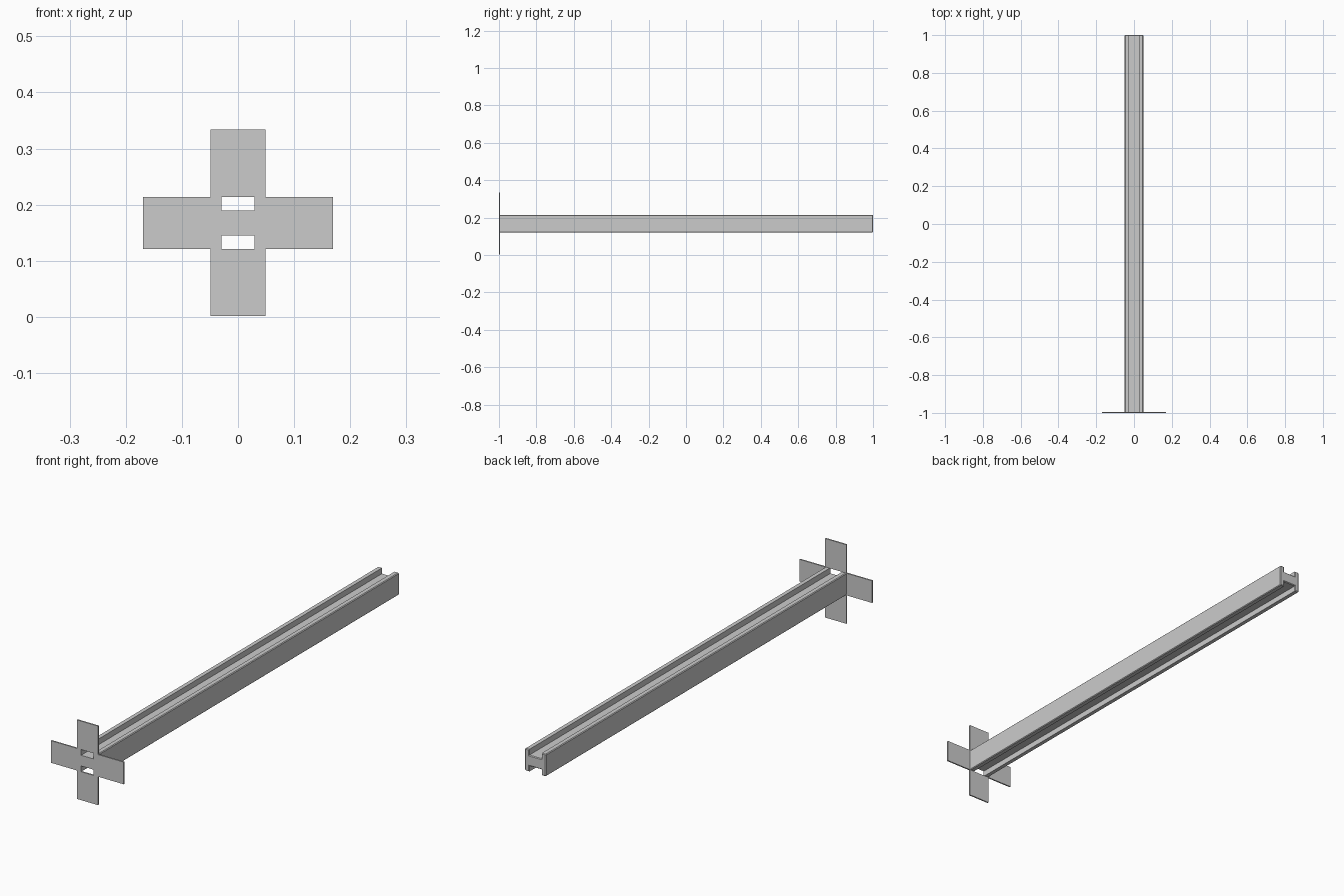
import bpy, bmesh

cube = bpy.data.objects.get("Cube")
if cube:
    bpy.data.objects.remove(cube, do_unlink=True)

steel = bpy.data.materials.new("plain grey")
steel.use_nodes = True
grey = (0.6, 0.6, 0.6, 1)
steel.diffuse_color = grey
steel.node_tree.nodes["Principled BSDF"].inputs["Base Color"].default_value = grey

MID = 0.1675            # height of the beam axis
HALF_W, HALF_H = 0.049, 0.0465
SLOT, WEB = 0.029, 0.0225
FRONT, BACK, PLATE = -1.0, 1.0, 0.006


def extrude_profile(name, points, y0, y1):
    """Extrude an (x, z) outline along y."""
    bm = bmesh.new()
    face = bm.faces.new([bm.verts.new((x, y0, MID + z)) for x, z in points])
    grown = bmesh.ops.extrude_face_region(bm, geom=[face])["geom"]
    verts = [g for g in grown if isinstance(g, bmesh.types.BMVert)]
    bmesh.ops.translate(bm, verts=verts, vec=(0, y1 - y0, 0))
    bmesh.ops.recalc_face_normals(bm, faces=bm.faces)
    mesh = bpy.data.meshes.new(name)
    bm.to_mesh(mesh)
    bm.free()
    mesh.materials.append(steel)
    obj = bpy.data.objects.new(name, mesh)
    bpy.context.collection.objects.link(obj)
    return obj


def rectangle(x0, x1, z0, z1):
    return [(x0, z0), (x1, z0), (x1, z1), (x0, z1)]


# H-section beam: half outline, then its half-turn copy
half = [(SLOT, WEB), (SLOT, HALF_H), (HALF_W, HALF_H),
        (HALF_W, -HALF_H), (SLOT, -HALF_H), (SLOT, -WEB)]
outline = half + [(-x, -z) for x, z in half]
beam = extrude_profile("beam", outline, FRONT, BACK)

# Slightly eased outer long edges and rear end
bm = bmesh.new()
bm.from_mesh(beam.data)
eased = []
for e in bm.edges:
    a, b = (v.co for v in e.verts)
    rear = min(a.y, b.y) > BACK - 0.01
    outer = abs(a.x - b.x) < 0.001 and abs(a.x) > 0.04 and abs(a.z - b.z) < 0.001
    if rear or outer:
        eased.append(e)
bmesh.ops.bevel(bm, geom=eased, offset=0.003, segments=1, affect='EDGES')
bm.to_mesh(beam.data)
bm.free()

# Four thin tabs forming the cross-shaped front flange
ARM_X, ARM_Z = 0.169, 0.166
for side, s in (("left", 1), ("right", -1)):
    xs = sorted((s * (HALF_W - 0.01), s * ARM_X))
    extrude_profile(side + "_tab", rectangle(*xs, -HALF_H, HALF_H),
                    FRONT, FRONT + PLATE)
for side, s in (("upper", 1), ("lower", -1)):
    zs = sorted((s * HALF_H, s * ARM_Z))
    extrude_profile(side + "_tab", rectangle(-HALF_W, HALF_W, *zs),
                    FRONT, FRONT + PLATE)
